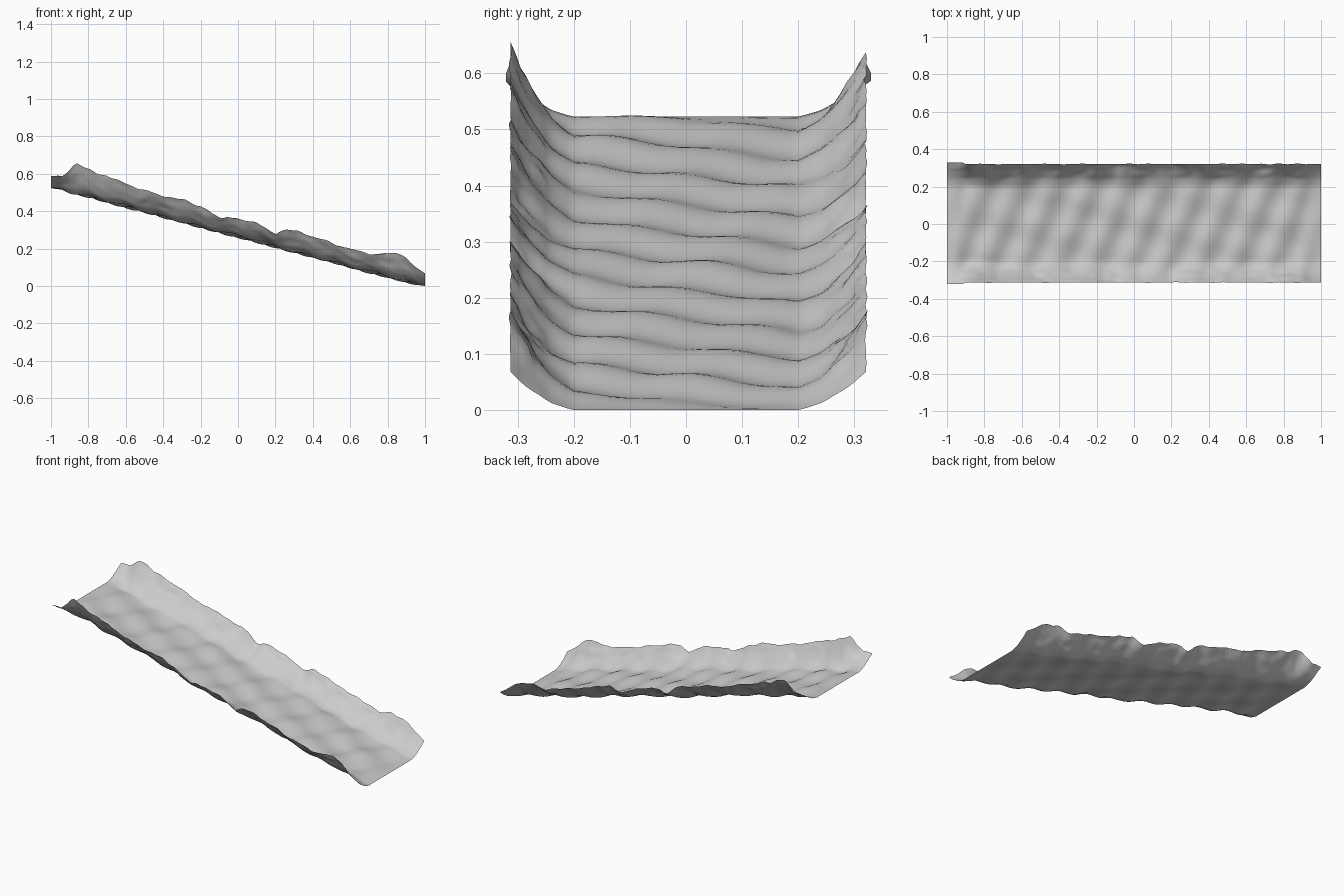
import bpy, bmesh, math
from mathutils import noise, Vector

if "Cube" in bpy.data.objects:
    bpy.data.objects.remove(bpy.data.objects["Cube"])


def lerp_table(t, pts):
    if t <= pts[0][0]:
        return pts[0][1]
    for (a, va), (b, vb) in zip(pts, pts[1:]):
        if t <= b:
            return va + (vb - va) * (t - a) / (b - a)
    return pts[-1][1]


# Floor line and rim height along the length
FLOOR = [(-1, .525), (-.95, .523), (-.85, .495), (.94, .016), (1, .002)]
RIM = [(-1, .064), (-.94, .068), (-.87, .155), (-.76, .135), (-.6, .125),
       (-.52, .118), (-.45, .11), (-.33, .115), (-.25, .105), (-.2, .11),
       (-.09, .066), (-.06, .085), (0, .098), (.1, .098), (.2, .07),
       (.27, .115), (.4, .105), (.48, .1), (.53, .085), (.58, .098),
       (.7, .09), (.77, .115), (.84, .138), (.9, .13), (.95, .09), (1, .068)]
# Side wall: distance from centre, share of rim height
WALL = [(.2, 0), (.213, .05), (.226, .11), (.24, .18), (.252, .28), (.264, .4),
        (.276, .5), (.288, .62), (.298, .74), (.307, .87), (.317, 1)]


def ripple(x, y):
    fade = min(1, (1 - abs(x)) / .1)
    wave = .007 * math.sin(33 * x - 14 * y) + .004 * math.sin(29 * y + 9 * x)
    return fade * (wave + .005 * noise.noise(Vector((x * 7, y * 7, 3))))


def point(x, y, share):
    fade = min(1, (1 - abs(x)) / .08)
    side = 1 if y > 0 else -1
    rim = lerp_table(x, RIM)
    jag = noise.noise(Vector((x * 16, side * 5, share * 2))) * fade
    rim *= 1 + .12 * jag - (.06 if side > 0 else 0) * fade
    z = lerp_table(x, FLOOR) + ripple(x, y) * (1 - .5 * share) + share * rim
    push = noise.noise(Vector((x * 20, side * 9, share * 4))) * .012 * fade
    if share > 0:
        y += side * push * min(1, share * 2) * (1 - .6 * share)
        y += .004 * share
        if x < -.9 and share > .8:      # rim flares at the top end
            y += side * .008
    return (x, y, z)


# One row of the channel section, left rim to right rim
floor_n = 24
section = [(-y, s) for y, s in reversed(WALL)]
section += [(-.2 + .4 * i / floor_n, 0) for i in range(1, floor_n)]
section += WALL

# Sloping rippled channel skin
bm = bmesh.new()
n = 100
rows = [[bm.verts.new(point(-1 + 2 * i / n, y, s)) for y, s in section]
        for i in range(n + 1)]
for a, b in zip(rows, rows[1:]):
    for j in range(len(section) - 1):
        bm.faces.new((a[j], b[j], b[j + 1], a[j + 1]))
low = min(v.co.z for v in bm.verts)
for v in bm.verts:
    v.co.z -= low
mesh = bpy.data.meshes.new("sloping_channel")
bm.to_mesh(mesh)
bm.free()
channel = bpy.data.objects.new("sloping_channel", mesh)
bpy.context.collection.objects.link(channel)
bpy.context.view_layer.objects.active = channel
channel.select_set(True)
bpy.ops.object.shade_smooth_by_angle(angle=math.radians(40))
